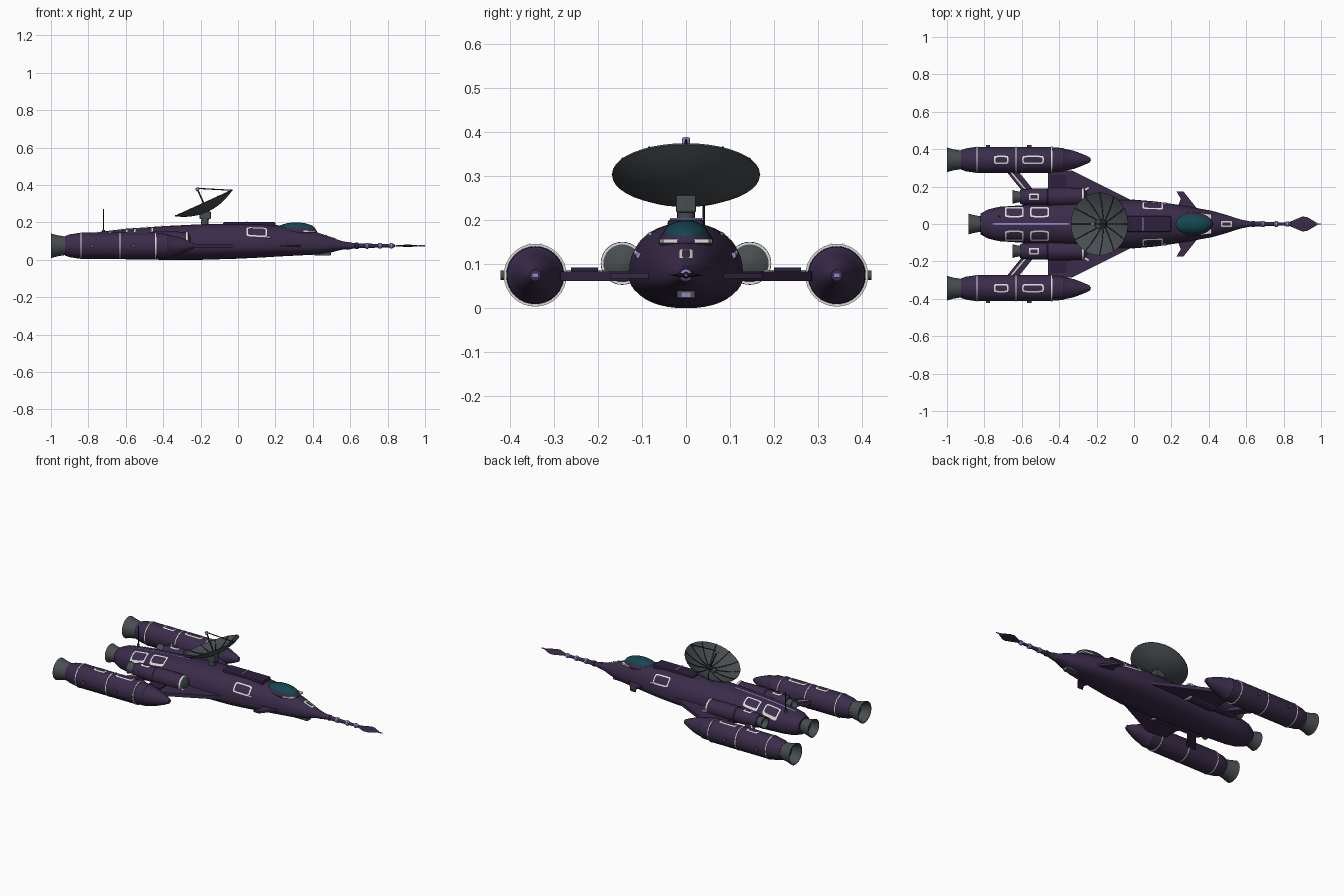
import bpy, bmesh, math
from mathutils import Vector
from mathutils.bvhtree import BVHTree

if "Cube" in bpy.data.objects:
    bpy.data.objects.remove(bpy.data.objects["Cube"])


def material(name, rgb):
    m = bpy.data.materials.new(name)
    m.diffuse_color = (*rgb, 1)
    m.use_nodes = True
    m.node_tree.nodes["Principled BSDF"].inputs["Base Color"].default_value = m.diffuse_color
    return m


HULL = material("dark purple", (0.042, 0.025, 0.068))
DARK = material("deep purple", (0.026, 0.015, 0.045))
GREY = material("slate grey", (0.065, 0.075, 0.082))
BLACK = material("charcoal", (0.018, 0.02, 0.024))
WHITE = material("off white", (0.72, 0.72, 0.70))
LILAC = material("lavender", (0.28, 0.24, 0.58))
TEAL = material("teal glass", (0.008, 0.06, 0.085))
X = Vector((1, 0, 0))


def finish(name, bm, mat, smooth=True):
    bmesh.ops.recalc_face_normals(bm, faces=bm.faces)
    me = bpy.data.meshes.new(name)
    bm.to_mesh(me)
    bm.free()
    ob = bpy.data.objects.new(name, me)
    bpy.context.collection.objects.link(ob)
    me.materials.append(mat)
    if smooth:
        bpy.ops.object.select_all(action='DESELECT')
        ob.select_set(True)
        bpy.context.view_layer.objects.active = ob
        bpy.ops.object.shade_smooth_by_angle(angle=math.radians(35))
    return ob


def loft(name, rings, mat, caps=True):
    bm = bmesh.new()
    rows = [[bm.verts.new(p) for p in r] for r in rings]
    n = len(rows[0])
    for a, b in zip(rows, rows[1:]):
        for i in range(n):
            bm.faces.new((a[i], a[(i + 1) % n], b[(i + 1) % n], b[i]))
    if caps:
        bm.faces.new(rows[0])
        bm.faces.new(rows[-1])
    return finish(name, bm, mat)


def lathe(name, profile, at, mat, axis=X, sides=32, caps=True, flat=1.0):
    """Turn (distance along axis, radius) points; flat squashes z."""
    q = X.rotation_difference(Vector(axis).normalized())
    rings = []
    for d, r in profile:
        r = max(r, 0.0005)
        rings.append([Vector(at) + q @ Vector((d, r * math.cos(t), r * flat * math.sin(t)))
                      for t in (2 * math.pi * i / sides for i in range(sides))])
    return loft(name, rings, mat, caps)


def rod(name, p, q, r, mat, sides=8):
    p, q = Vector(p), Vector(q)
    return lathe(name, [(0, r), ((q - p).length, r)], p, mat, q - p, sides)


def plate(name, pts, z0, z1, mat):
    bm = bmesh.new()
    lo = [bm.verts.new((x, y, z0)) for x, y in pts]
    hi = [bm.verts.new((x, y, z1)) for x, y in pts]
    bm.faces.new(lo)
    bm.faces.new(hi)
    for i in range(len(pts)):
        j = (i + 1) % len(pts)
        bm.faces.new((lo[i], lo[j], hi[j], hi[i]))
    return finish(name, bm, mat, False)


def box(name, x0, x1, y0, y1, z0, z1, mat, bevel=0.0):
    ob = plate(name, [(x0, y0), (x1, y0), (x1, y1), (x0, y1)], z0, z1, mat)
    if bevel:
        m = ob.modifiers.new("bevel", 'BEVEL')
        m.width, m.segments = bevel, 2
    return ob


def frame(name, target, centre, w, h, normal=(0, 0, 1), t=0.008, mat=WHITE, n=48):
    """Rounded outline laid on the surface of target, w along x."""
    bm = bmesh.new()
    bm.from_mesh(target.data)
    tree = BVHTree.FromBMesh(bm)
    bm.free()
    nv = Vector(normal).normalized()
    v = nv.cross(X)
    loops = []
    for k in (0, t):
        loop = []
        for i in range(n):
            a = 2 * math.pi * i / n
            c, s = math.cos(a), math.sin(a)
            r = (abs(c) ** 8 + abs(s) ** 8) ** -0.125
            o = Vector(centre) + X * c * r * (w / 2 - k) + v * s * r * (h / 2 - k)
            hit = tree.ray_cast(o + nv, -nv)[0]
            loop.append((hit or o) + nv * 0.003)
        loops.append(loop)
    return loft(name, loops, mat, False)


def nozzle(name, x, length, r, at_y, at_z):
    lathe(name, [(x, r * .74), (x - length * .6, r * .86), (x - length, r), (x - length, r * .93),
                 (x - length * .3, r * .6)], (0, at_y, at_z), GREY, caps=False)
    lathe(name + "_glow", [(x - length * .3, r * .62), (x - length * .33, r * .62)], (0, at_y, at_z), TEAL)


# main fuselage: x, half width, top, bottom
stations = [(-.82, .056, .125, .025), (-.78, .078, .143, .012), (-.72, .092, .152, .007), (-.6, .1, .166, .003),
            (-.4, .112, .18, 0), (-.2, .125, .19, 0), (0, .13, .194, .006), (.12, .12, .194, .012),
            (.22, .105, .184, .018), (.32, .088, .168, .023), (.42, .07, .148, .028), (.5, .047, .12, .04),
            (.55, .03, .102, .053), (.6, .017, .09, .06)]
rings = []
for x, w, top, bot in stations:
    ring = []
    for i in range(40):
        t = 2 * math.pi * i / 40
        c, s = math.cos(t), math.sin(t)
        ring.append((x, w * math.copysign(abs(c) ** .9, c),
                     .075 + ((top - .075) if s > 0 else (.075 - bot)) * math.copysign(abs(s) ** .9, s)))
    rings.append(ring)
hull = loft("fuselage", rings, HULL)
nozzle("main_nozzle", -.82, .065, .056, 0, .075)

# spine housing and centre stripe
box("spine_housing", -.08, .2, -.042, .042, .165, .202, DARK, .008)
box("spine_stripe", .045, .052, -.036, .036, .2, .205, LILAC)
frame("centre_stripe", hull, (-.55, 0, .2), .42, .009, t=.0044, mat=LILAC)
frame("nose_hatch", hull, (.495, 0, .2), .06, .032)

# cockpit canopy and its frame
lathe("canopy_frame", [(.31 + .112 * math.cos(a), .062 * math.sin(a)) for a in
                       (math.pi * i / 14 for i in range(15))], (0, 0, .152), HULL, flat=.55)
lathe("canopy", [(.31 + .105 * math.cos(a), .054 * math.sin(a)) for a in
                 (math.pi * i / 16 for i in range(17))], (0, 0, .16), TEAL, flat=.74)
plate("windscreen_sill", [(.35, -.06), (.415, -.052), (.415, .052), (.35, .06)], .148, .157, WHITE)

# nose probe with beads and flat arrow tip
lathe("probe", [(.58, .022), (.62, .014), (.84, .007)], (0, 0, .075), HULL, sides=16)
for i, x in enumerate((.635, .69, .76, .82)):
    lathe("probe_bead_%d" % i, [(x - .015, .007), (x - .006, .017 - i * .001), (x + .006, .017 - i * .001),
                                (x + .015, .007)], (0, 0, .075), LILAC if i else HULL, sides=16)
lathe("probe_arrow", [(.82, .006), (.9, .04), (.925, .037), (.975, .008)], (0, 0, .075), HULL, sides=4, flat=.16)
lathe("probe_needle", [(.965, .005), (1, .003)], (0, 0, .075), LILAC, sides=8)

# chin sensor
box("chin_sensor", .41, .495, -.021, .021, .022, .04, GREY, .003)
box("chin_lens", .494, .498, -.01, .01, .025, .036, LILAC)

for s, side in ((1, "left"), (-1, "right")):
    # outer engine pod
    y = .343 * s
    pod = lathe(side + "_pod", [(-.235, .013), (-.27, .029), (-.32, .048), (-.375, .06), (-.38, .064), (-.44, .066),
                                (-.445, .07), (-.84, .07), (-.9, .061), (-.925, .052)], (0, y, .075), HULL)
    nozzle(side + "_pod_nozzle", -.92, .08, .066, y, .075)
    box(side + "_pod_tip", -.237, -.23, y - .007, y + .007, .07, .08, LILAC)
    for i, x in enumerate((-.84, -.63, -.44)):
        lathe("%s_pod_band_%d" % (side, i), [(x - .003, .0715), (x + .003, .0715)], (0, y, .075), WHITE)
    for i, x in enumerate((-.78, -.56)):
        rod("%s_pod_knob_%d" % (side, i), (x, y + s * .06, .075), (x, y + s * .079, .075), .011, GREY, 12)
    frame(side + "_pod_panel_rear", pod, (-.71, y, .2), .076, .044)
    frame(side + "_pod_panel_front", pod, (-.54, y, .2), .115, .044)

    # inner engine with open intake
    y = .145 * s
    inner = lathe(side + "_inner_engine", [(-.27, .046), (-.34, .049), (-.46, .049), (-.465, .045), (-.59, .043),
                                           (-.61, .036)], (0, y, .102), HULL)
    lathe(side + "_intake_rim", [(-.278, .0485), (-.266, .0485), (-.266, .043), (-.272, .043)], (0, y, .102), WHITE,
          caps=False)
    lathe(side + "_intake_fan", [(-.27, .044), (-.266, .043), (-.25, .012)], (0, y, .102), GREY)
    nozzle(side + "_inner_nozzle", -.605, .045, .037, y, .102)
    frame(side + "_inner_panel", inner, (-.535, y, .25), .055, .036)

    # wing, raised wing panel, rear strut, canard
    plate(side + "_wing", [(.06, .09 * s), (-.02, .13 * s), (-.33, .285 * s), (-.46, .29 * s), (-.46, .08 * s)],
          .062, .084, HULL)
    plate(side + "_wing_panel", [(-.36, .2 * s), (-.36, .262 * s), (-.45, .262 * s), (-.45, .2 * s)],
          .08, .092, DARK)
    plate(side + "_strut", [(-.69, .29 * s), (-.625, .29 * s), (-.52, .16 * s), (-.585, .16 * s)], .062, .084, HULL)
    plate(side + "_strut_stripe", [(-.661, .275 * s), (-.651, .275 * s), (-.568, .175 * s), (-.578, .175 * s)],
          .083, .087, WHITE)
    plate(side + "_wing_mark", [(-.24, .19 * s), (-.245, .198 * s), (-.305, .165 * s), (-.3, .157 * s)],
          .083, .087, WHITE)
    plate(side + "_canard", [(.36, .06 * s), (.335, .085 * s), (.265, .173 * s), (.228, .173 * s), (.25, .135 * s),
                             (.22, .06 * s)], .068, .08, HULL)

    # hull panels
    for i, x in enumerate((-.64, -.505)):
        frame("%s_hull_panel_%d" % (side, i), hull, (x, .064 * s, .2), .1, .056)
    frame(side + "_side_panel", hull, (.1, .1 * s, .15), .11, .062, (0, s * .75, .66))
    lathe(side + "_vent", [(.15, .007), (.175, .007)], (0, .107 * s, .12), LILAC, sides=12)

# dish pedestal
rod("dish_post", (-.18, 0, .17), (-.175, 0, .23), .02, GREY, 20)
box("dish_bracket", -.205, -.145, -.023, .023, .218, .258, GREY, .004)

# dish bowl with ribs, feed mast and strut
N = Vector((-.415, 0, .91)).normalized()
U = Vector((N.z, 0, -N.x))
C = Vector((-.183, 0, .302))
R = .168


def bowl(r, up=0.0):
    return -.05 * (1 - (r / R) ** 2) + up


steps = [R * i / 6 for i in range(7)]
lathe("dish", [(bowl(r), r) for r in steps] + [(bowl(r, .004), r) for r in reversed(steps)], C, GREY, N, 40,
      caps=False)
V = Vector((0, 1, 0))
for i in range(12):
    a = 2 * math.pi * i / 12
    d = U * math.cos(a) + V * math.sin(a)
    for j, (r0, r1) in enumerate(((.02, .07), (.07, .12), (.12, R))):
        rod("dish_rib_%d_%d" % (i, j), C + d * r0 + N * bowl(r0, .005), C + d * r1 + N * bowl(r1, .005),
            .0025, BLACK, 6)
feed = C + N * .088
rod("feed_mast", C + N * -.048, feed, .004, BLACK)
rod("feed_strut", C + U * R, feed, .003, BLACK)
rod("feed_horn", feed - N * .012, feed + N * .004, .009, LILAC, 12)
rod("dish_hub", C + N * -.048, C + N * -.035, .022, BLACK, 16)

# whip antenna
rod("antenna", (-.72, .04, .13), (-.72, .04, .272), .003, BLACK)
rod("antenna_base", (-.72, .04, .13), (-.72, .04, .16), .008, GREY, 12)
